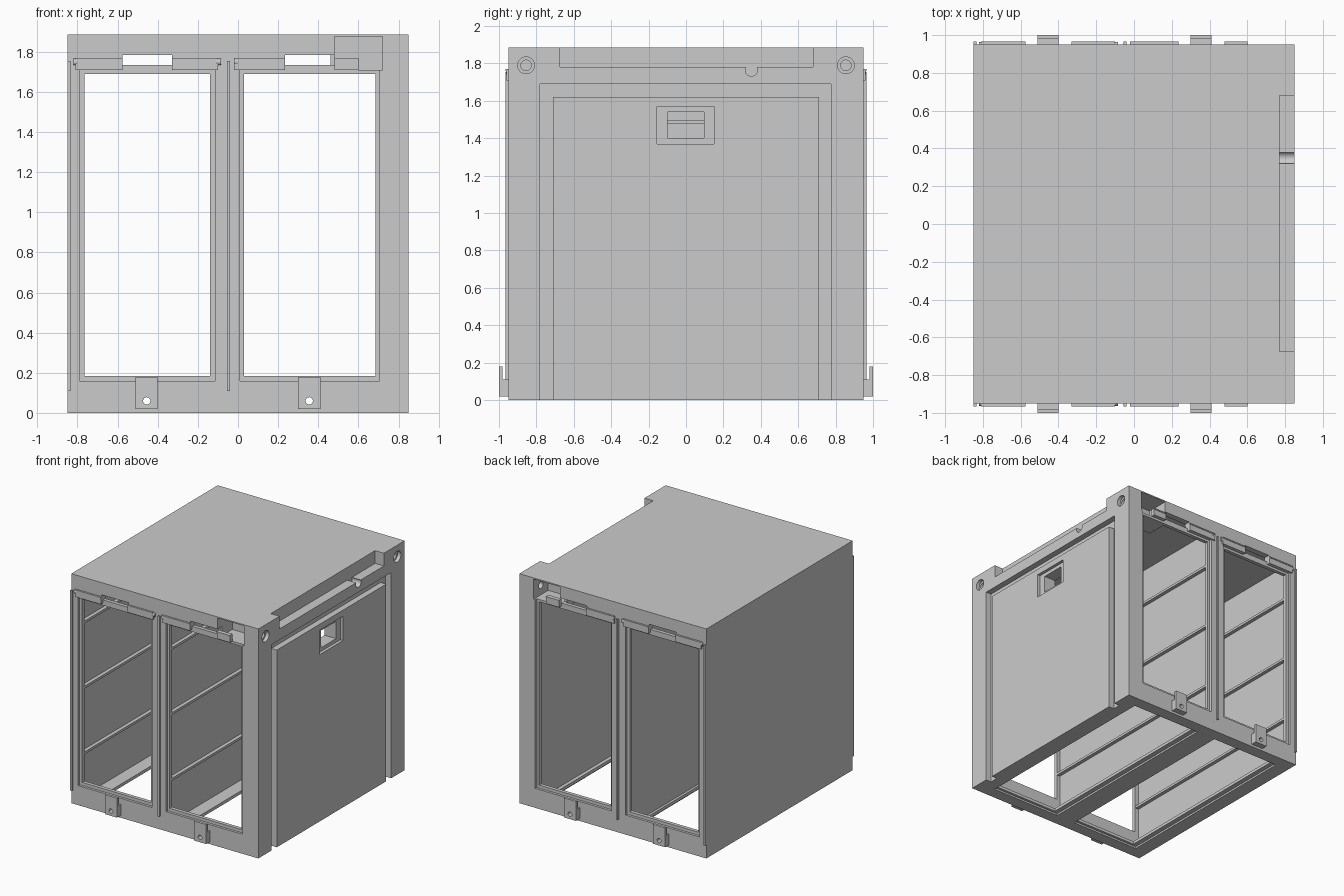
import bpy
import bmesh
import math
from mathutils import Matrix

cube = bpy.data.objects.get("Cube")
if cube:
    bpy.data.objects.remove(cube, do_unlink=True)

grey = bpy.data.materials.new("plain grey")
grey.use_nodes = True
COLOR = (0.6, 0.6, 0.6, 1)
grey.diffuse_color = COLOR
grey.node_tree.nodes["Principled BSDF"].inputs["Base Color"].default_value = COLOR


def make(name, bm):
    mesh = bpy.data.meshes.new(name)
    bmesh.ops.recalc_face_normals(bm, faces=bm.faces)
    bm.to_mesh(mesh)
    bm.free()
    mesh.materials.append(grey)
    ob = bpy.data.objects.new(name, mesh)
    bpy.context.scene.collection.objects.link(ob)
    return ob


def box(name, xs, ys, zs):
    bm = bmesh.new()
    bmesh.ops.create_cube(bm, size=1)
    for v in bm.verts:
        for axis, span in enumerate((xs, ys, zs)):
            v.co[axis] = max(span) if v.co[axis] > 0 else min(span)
    return make(name, bm)


def rod(name, axis, start, end, a, b, radius):
    """Cylinder along x or y; a and b are its other two coordinates."""
    bm = bmesh.new()
    bmesh.ops.create_cone(bm, cap_ends=True, segments=32, radius1=radius,
                          radius2=radius, depth=abs(end - start))
    turn = Matrix.Rotation(math.pi / 2, 4, "Y" if axis == "X" else "X")
    mid = (start + end) / 2
    place = (mid, a, b) if axis == "X" else (a, mid, b)
    bm.transform(Matrix.Translation(place) @ turn)
    return make(name, bm)


def carve(target, cutters):
    for cutter in cutters:
        cutter.hide_render = True
        mod = target.modifiers.new("cut", "BOOLEAN")
        mod.operation = "DIFFERENCE"
        mod.solver = "EXACT"
        mod.object = cutter
    deps = bpy.context.evaluated_depsgraph_get()
    mesh = bpy.data.meshes.new_from_object(target.evaluated_get(deps))
    target.modifiers.clear()
    target.data = mesh
    for cutter in cutters:
        bpy.data.objects.remove(cutter, do_unlink=True)


def smooth(ob):
    bpy.ops.object.select_all(action="DESELECT")
    ob.select_set(True)
    bpy.context.view_layer.objects.active = ob
    bpy.ops.object.shade_smooth_by_angle(angle=math.radians(30))


cuts = []


def cut_box(xs, ys, zs):
    cuts.append(box("cutter", xs, ys, zs))


def cut_rod(*args):
    cuts.append(rod("cutter", *args))


body = box("container_body", (-0.85, 0.85), (-0.95, 0.95), (0, 1.885))

# Two bays; the right one leaves housings for the corner pockets
cut_box((-0.80, -0.10), (-0.9, 0.9), (0.04, 1.8))
cut_box((0, 0.72), (-0.9, 0.9), (0.04, 1.69))
cut_box((0, 0.46), (-0.9, 0.9), (1.6, 1.8))
cut_box((0.4, 0.72), (-0.74, 0.74), (1.6, 1.8))

# Open floor of each bay, with a shallow step underneath
for left, right in ((-0.69, -0.12), (0.11, 0.69)):
    cut_box((left, right), (-0.83, 0.83), (-0.1, 0.1))
    cut_box((left - 0.04, right + 0.015), (-0.85, 0.85), (-0.1, 0.015))

# Stepped windows, latch slots, corner pockets and bolt holes at both ends
WINDOWS = ((-0.79, -0.115, -0.765, -0.14), (0.01, 0.705, 0.03, 0.685))
SLOTS = ((-0.575, -0.33), (0.235, 0.48))
CLIPS = (-0.455, 0.355)
for s in (-1, 1):
    for left, right, inner_left, inner_right in WINDOWS:
        cut_box((left, right), (s * 0.93, s * 1.1), (0.16, 1.71))
        cut_box((inner_left, inner_right), (s * 0.85, s * 1.1), (0.185, 1.69))
    for slot in SLOTS:
        cut_box(slot, (s * 0.93, s * 1.1), (1.7, 1.785))
        cut_box(slot, (s * 0.89, s * 1.1), (1.735, 1.785))
    cut_box((0.48, 0.72), (s * 0.76, s * 1.1), (1.71, 1.875))
    cut_rod("X", 0.82, 0.95, s * 0.855, 1.79, 0.045)
    cut_rod("X", 0.70, 0.95, s * 0.855, 1.79, 0.028)
    for x in CLIPS:
        cut_rod("Y", s * 0.85, s * 1.1, x, 0.06, 0.018)

# Side panel recess, hand hole, top notch and cable groove
cut_box((0.80, 1), (-0.78, 0.775), (-0.1, 1.69))
cut_box((0.6, 1), (-0.1, 0.095), (1.4, 1.54))
cut_box((0.77, 1), (-0.675, 0.68), (1.78, 2))
cut_rod("X", 0.77, 1, 0.35, 1.765, 0.033)
carve(body, cuts)
smooth(body)

# Raised side panel with a shallow handle recess around the hand hole
panel = box("side_panel", (0.80, 0.85), (-0.71, 0.71), (0, 1.62))
carve(panel, [box("cutter", (0.825, 1), (-0.155, 0.15), (1.37, 1.57)),
              box("cutter", (0.7, 1), (-0.1, 0.095), (1.4, 1.54))])

# Shelf runners on the inner walls
for wall, bay in ((-0.80, "outer"), (0, "middle")):
    for z in (0.41, 0.95, 1.485):
        box(bay + "_shelf_runner", (wall, wall + 0.03), (-0.9, 0.9),
            (z - 0.01, z + 0.01))

# Shutter rails, edge strips and clips at both ends
RAILS = ((-0.81, -0.575), (-0.33, -0.1), (-0.02, 0.235), (0.48, 0.6))
for s, end in ((-1, "front"), (1, "back")):
    for rail in RAILS:
        box(end + "_shutter_rail", rail, (s * 0.93, s * 0.96), (1.71, 1.76))
        box(end + "_rail_lip", rail, (s * 0.93, s * 0.965), (1.76, 1.77))
    for start, stop in ((-0.82, -0.80), (-0.11, -0.085), (-0.02, 0)):
        smooth(rod(end + "_rail_pin", "X", start, stop, s * 0.945, 1.75, 0.018))
    for x in (-0.85, -0.055):
        box(end + "_edge_strip", (x, x + 0.015), (s * 0.95, s * 0.965),
            (0.11, 1.755))
    for x in CLIPS:
        plate = box(end + "_clip_plate", (x - 0.055, x + 0.055),
                    (s * 0.98, s), (0.02, 0.18))
        foot = box(end + "_clip_foot", (x - 0.055, x + 0.055),
                   (s * 0.95, s * 0.98), (0.02, 0.11))
        for part in (plate, foot):
            carve(part, [rod("cutter", "Y", s * 0.9, s * 1.1, x, 0.06, 0.018)])
